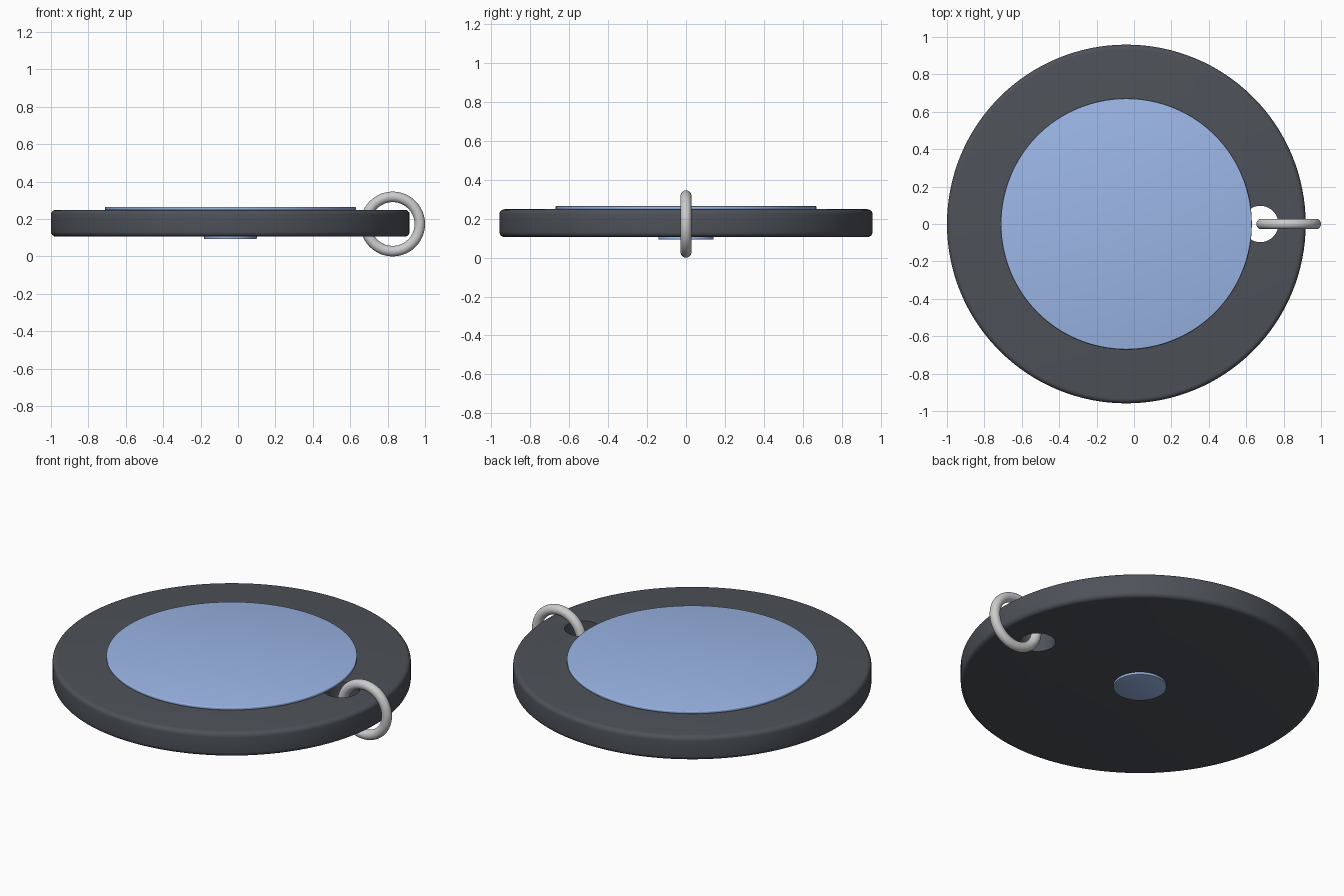
import bpy, bmesh
from math import sin, cos, pi, radians

if "Cube" in bpy.data.objects:
    bpy.data.objects.remove(bpy.data.objects["Cube"])

CX = -0.041  # disc axis


def colour(name, rgb):
    m = bpy.data.materials.new(name)
    m.diffuse_color = (*rgb, 1)
    m.use_nodes = True
    m.node_tree.nodes["Principled BSDF"].inputs["Base Color"].default_value = m.diffuse_color
    return m


def smooth(ob, angle=35):
    bpy.ops.object.select_all(action='DESELECT')
    ob.select_set(True)
    bpy.context.view_layer.objects.active = ob
    bpy.ops.object.shade_smooth_by_angle(angle=radians(angle))


def disc(name, x, r, z0, z1, fillet, mat=None, n=128, steps=5):
    """Flat disc with rounded rims, built from stacked rings."""
    prof = [(r, z0), (r, z1)]
    if fillet:
        arc = [i / steps * pi / 2 for i in range(steps + 1)]
        prof = [(r - fillet + fillet * sin(a), z0 + fillet - fillet * cos(a)) for a in arc]
        prof += [(r - fillet + fillet * cos(a), z1 - fillet + fillet * sin(a)) for a in arc]
    bm = bmesh.new()
    rings = [[bm.verts.new((x + pr * cos(2 * pi * i / n), pr * sin(2 * pi * i / n), pz))
              for i in range(n)] for pr, pz in prof]
    for a, b in zip(rings, rings[1:]):
        for i in range(n):
            j = (i + 1) % n
            bm.faces.new((a[i], a[j], b[j], b[i]))
    bm.faces.new(rings[0][::-1])
    bm.faces.new(rings[-1])
    me = bpy.data.meshes.new(name)
    bm.to_mesh(me)
    bm.free()
    ob = bpy.data.objects.new(name, me)
    bpy.context.collection.objects.link(ob)
    if mat:
        me.materials.append(mat)
    return ob


dark = colour("dark_grey", (0.075, 0.085, 0.1))
blue = colour("blue", (0.33, 0.47, 0.8))

# Fob body with a hole for the ring
body = disc("fob_body", CX, 0.959, 0.106, 0.249, 0.026, dark)
cutter = disc("hole_cutter", 0.675, 0.097, 0.0, 0.4, 0, dark, n=64)
mod = body.modifiers.new("hole", 'BOOLEAN')
mod.operation = 'DIFFERENCE'
mod.solver = 'EXACT'
mod.object = cutter
bpy.context.view_layer.objects.active = body
bpy.ops.object.modifier_apply(modifier=mod.name)
bpy.data.objects.remove(cutter)
smooth(body)

# Raised face on top, small button underneath
smooth(disc("face_plate", CX, 0.671, 0.248, 0.265, 0.005, blue, steps=3))
smooth(disc("bottom_button", CX, 0.142, 0.093, 0.11, 0.003, blue, n=64, steps=2))

# Split-free ring threaded through the hole
bpy.ops.mesh.primitive_torus_add(major_radius=0.145, minor_radius=0.028,
                                 major_segments=96, minor_segments=24,
                                 location=(0.827, 0, 0.173), rotation=(pi / 2, 0, 0))
ring = bpy.context.object
ring.name = "key_ring"
smooth(ring, 60)
